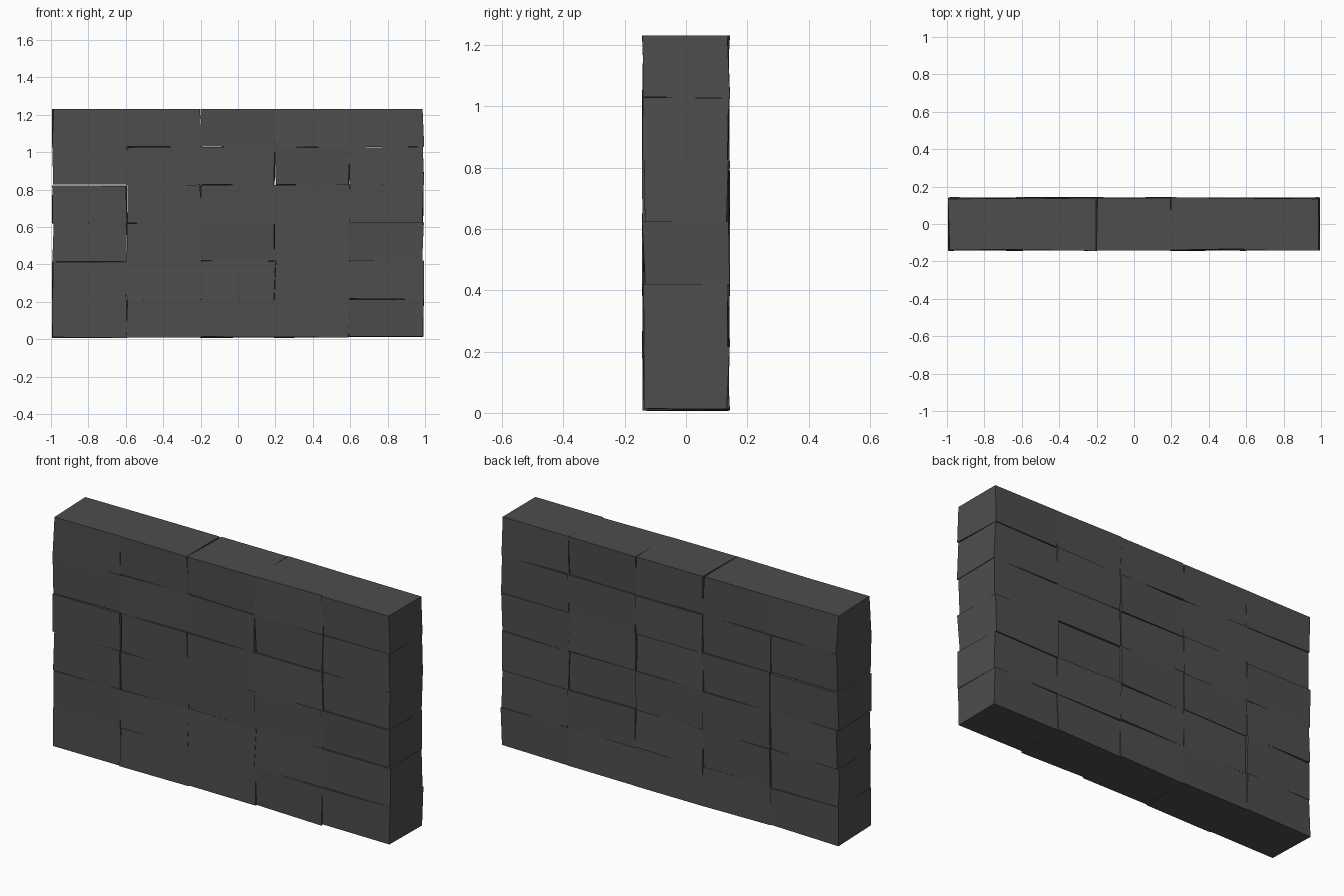
import bpy, bmesh, random
from mathutils import Vector

if "Cube" in bpy.data.objects:
    bpy.data.objects.remove(bpy.data.objects["Cube"])

random.seed(7)

COLS, ROWS = 5, 6
X0, PITCH_X = -0.99, 0.396       # left edge and block length
Z0, PITCH_Z = 0.01, 0.2035       # bottom edge and course height
HALF_Y = 0.138                   # half wall thickness
JITTER = 0.006                   # unevenness of the hewn corners


def stone_block(name, centre, size, flat_top):
    """A six-sided block with slightly irregular corners."""
    bm = bmesh.new()
    bmesh.ops.create_cube(bm, size=1.0)
    for v in bm.verts:
        top = v.co.z > 0
        v.co = Vector(c + a * s for c, a, s in zip(centre, v.co, size))
        v.co.x += random.uniform(-JITTER, JITTER)
        v.co.y += random.uniform(-JITTER, JITTER)
        v.co.z += random.uniform(-0.004, 0.004)
        if flat_top and top:
            v.co.z = Z0 + ROWS * PITCH_Z
        v.co.x = max(-1.0, min(1.0, v.co.x))
        v.co.z = max(0.0, v.co.z)
    mesh = bpy.data.meshes.new(name)
    bm.to_mesh(mesh)
    bm.free()
    obj = bpy.data.objects.new(name, mesh)
    bpy.context.collection.objects.link(obj)
    obj.data.materials.append(stone)


# Dark grey stone
stone = bpy.data.materials.new("dark_stone")
stone.diffuse_color = (0.075, 0.075, 0.075, 1)
stone.use_nodes = True
stone.node_tree.nodes["Principled BSDF"].inputs["Base Color"].default_value = stone.diffuse_color

# Stacked courses of blocks
for r in range(ROWS):
    for c in range(COLS):
        stone_block(
            f"wall_block_row{r + 1}_col{c + 1}",
            (X0 + (c + 0.5) * PITCH_X, 0, Z0 + (r + 0.5) * PITCH_Z),
            (PITCH_X, 2 * HALF_Y, PITCH_Z),
            r == ROWS - 1)
